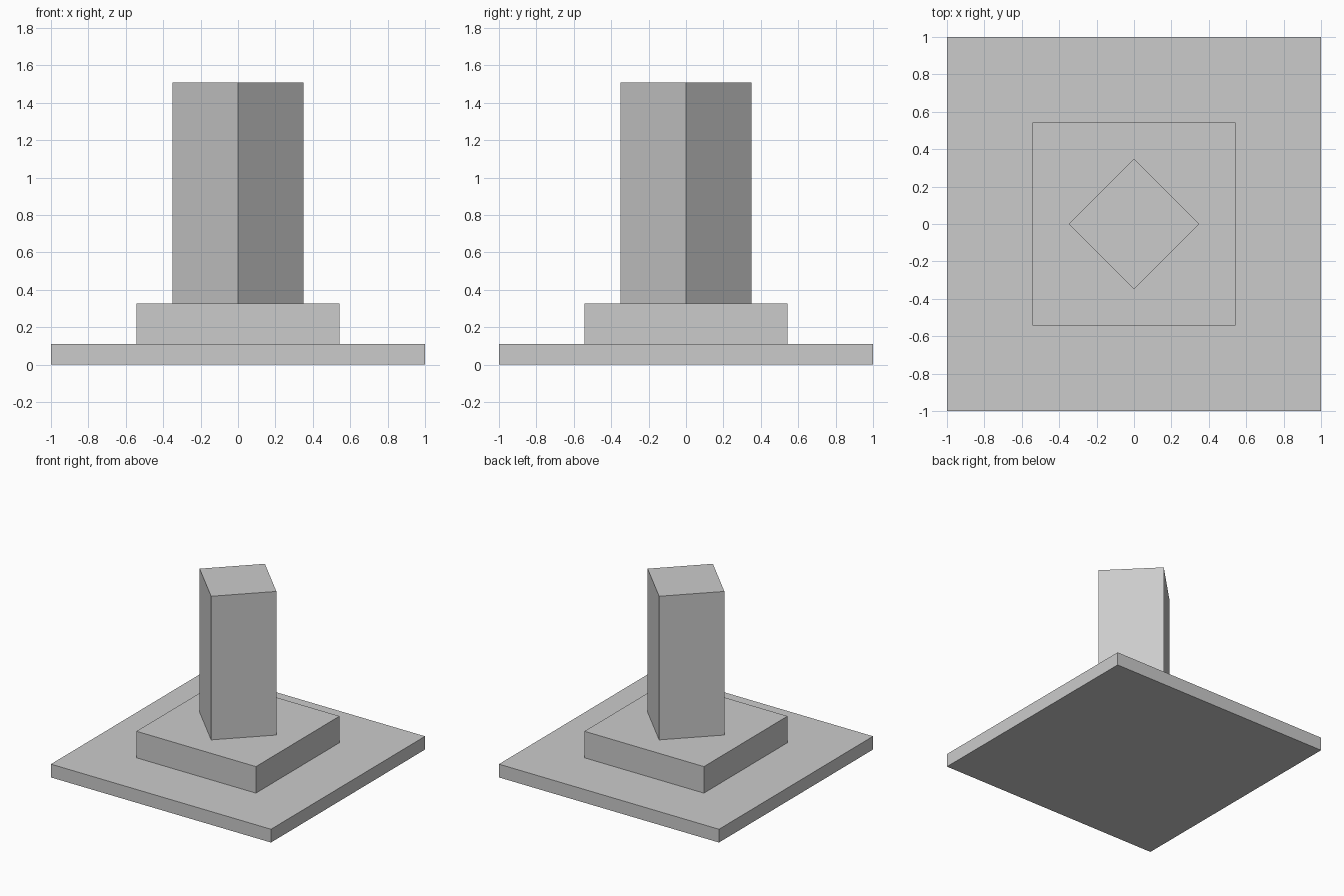
import bpy
from math import pi, sqrt

if "Cube" in bpy.data.objects:
    bpy.data.objects.remove(bpy.data.objects["Cube"])


def block(name, side, z0, z1, turn=0.0):
    """Square block of given side between two heights, turned about z."""
    bpy.ops.mesh.primitive_cube_add(size=1, location=(0, 0, (z0 + z1) / 2))
    ob = bpy.context.object
    ob.name = name
    ob.scale = (side, side, z1 - z0)
    ob.rotation_euler.z = turn
    bpy.ops.object.transform_apply(location=False, rotation=True, scale=True)
    return ob


# Wide slab, raised plinth and diagonal pillar, stacked
block("base_slab", 2.0, 0.0, 0.109)
block("plinth", 1.086, 0.109, 0.327)
block("pillar", 0.349 * sqrt(2), 0.327, 1.507, pi / 4)
